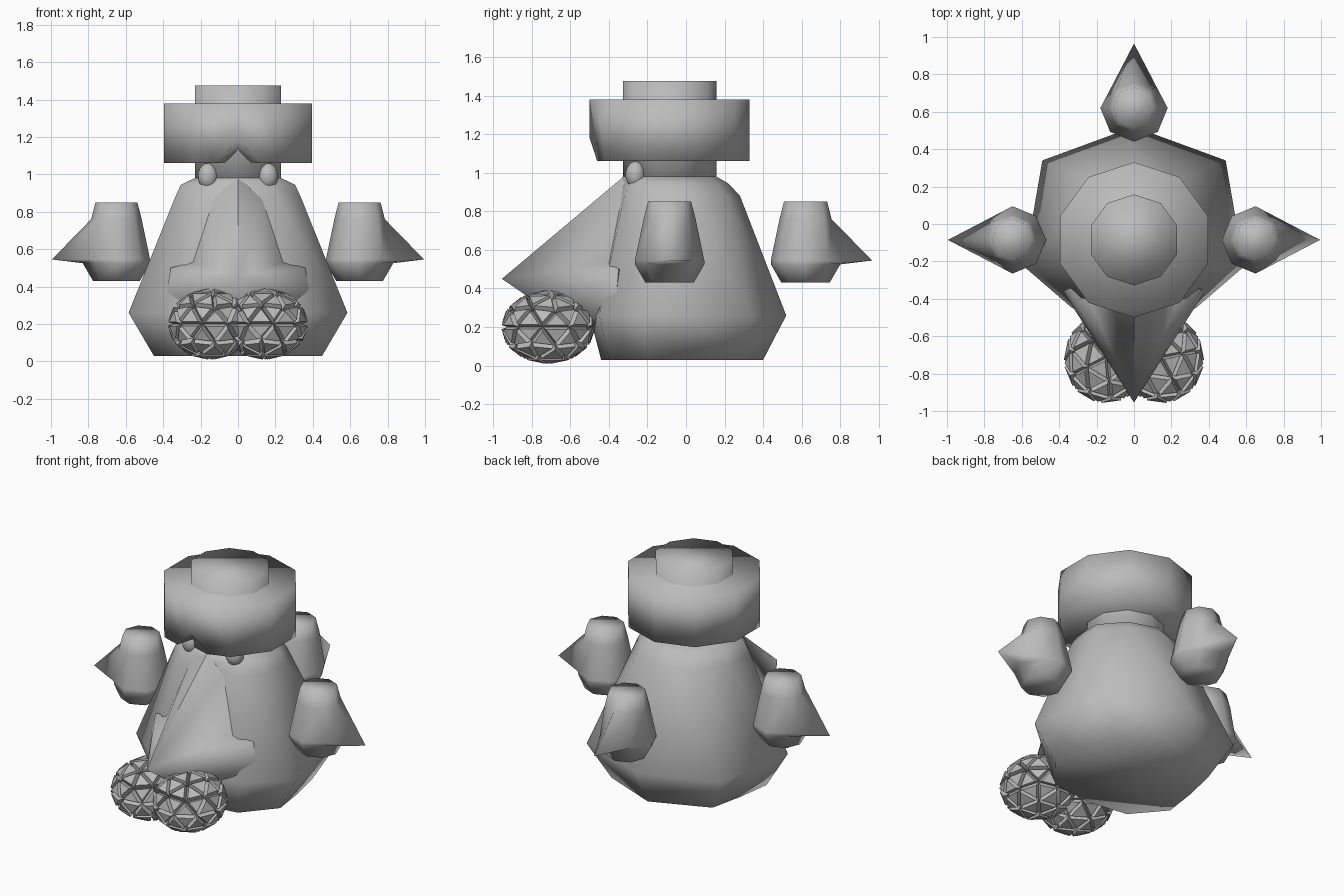
import bpy, bmesh, math
from mathutils import Matrix, Vector

if "Cube" in bpy.data.objects:
    bpy.data.objects.remove(bpy.data.objects["Cube"])

grey = bpy.data.materials.new("stone_grey")
grey.diffuse_color = (0.5, 0.5, 0.5, 1)
grey.use_nodes = True
grey.node_tree.nodes["Principled BSDF"].inputs["Base Color"].default_value = grey.diffuse_color
CY = -0.085  # axis of the head and hat


def finish(name, bm, angle=180):
    bmesh.ops.recalc_face_normals(bm, faces=bm.faces)
    me = bpy.data.meshes.new(name)
    bm.to_mesh(me)
    bm.free()
    me.materials.append(grey)
    ob = bpy.data.objects.new(name, me)
    bpy.context.collection.objects.link(ob)
    bpy.ops.object.select_all(action='DESELECT')
    ob.select_set(True)
    bpy.context.view_layer.objects.active = ob
    if angle >= 180:
        bpy.ops.object.shade_smooth()
    else:
        bpy.ops.object.shade_smooth_by_angle(angle=math.radians(angle))
    return ob


def loft(rings):
    bm = bmesh.new()
    loops = [[bm.verts.new(p) for p in r] for r in rings]
    n = len(loops[0])
    for a, b in zip(loops, loops[1:]):
        for i in range(n):
            j = (i + 1) % n
            bm.faces.new((a[i], a[j], b[j], b[i]))
    bm.faces.new(loops[0])
    bm.faces.new(loops[-1])
    return bm


def circle(r, z, n=10, cy=CY):
    return [(r * math.sin(i * math.tau / n), cy + r * math.cos(i * math.tau / n), z)
            for i in range(n)]


def mirrored(half, z):
    """Ring from a half outline that runs back to front on the +x side."""
    return [(x, y, z) for x, y in half] + [(-x, y, z) for x, y in half[-2:0:-1]]


# Pear-shaped body
body = loft([
    mirrored([(0, .40), (.37, .25), (.42, .02), (.45, -.2), (.28, -.4), (0, -.44)], .03),
    mirrored([(0, .52), (.49, .34), (.54, .05), (.585, -.23), (.33, -.45), (0, -.50)], .26),
    mirrored([(0, .28), (.21, .21), (.335, .03), (.335, -.19), (.21, -.32), (0, -.35)], .88),
    mirrored([(0, .22), (.18, .16), (.305, .015), (.305, -.18), (.19, -.29), (0, -.33)], .945),
    circle(.243, .98)])
finish("body", body)

# Head cylinder that also forms the crown of the hat
finish("head_and_crown", loft([circle(.243, .94), circle(.243, 1.475)]))

# Hat brim with a notch lifted at the front
def brim_ring(z, front_z):
    pts = circle(.415, z)
    left, right = Vector(pts[4]), Vector(pts[6])
    tip = Vector(pts[5])
    pts[5:6] = [tuple((left + tip) / 2), (tip.x, tip.y, front_z), tuple((right + tip) / 2)]
    return pts

brim = loft([brim_ring(1.06, 1.18), brim_ring(1.38, 1.38)])
low = [f for f in brim.faces if all(v.co.z < 1.2 for v in f.verts)]
bmesh.ops.poke(brim, faces=low)
finish("hat_brim", brim)

# Big pointed nose
nose = bmesh.new()
top, tip, under, back = [nose.verts.new(p) for p in
                         [(0, -.30, 1.0), (0, -.955, .45), (0, -.50, .14), (0, -.2, .5)]]
sides = []
for s in (-1, 1):
    edge = [nose.verts.new((s * x, y, z)) for x, y, z in
            [(.14, -.285, .90), (.24, -.40, .53), (.36, -.35, .50), (.38, -.36, .38), (.30, -.45, .30)]]
    chain = [top] + edge + [under]
    for a, b in zip(chain, chain[1:]):
        nose.faces.new((tip, a, b))
        nose.faces.new((back, b, a))
finish("nose", nose, 60)

# Eyes
for s, side in ((-1, "left"), (1, "right")):
    eye = bmesh.new()
    bmesh.ops.create_uvsphere(eye, u_segments=16, v_segments=10, radius=1)
    eye.transform(Matrix.Translation((s * .16, -.262, .99)) @ Matrix.Diagonal((.055, .052, .07, 1)))
    finish(side + "_eye", eye)

# Lumpy moustache: two lobes with every facet raised
for s, side in ((-1, "left"), (1, "right")):
    lobe = bmesh.new()
    bmesh.ops.create_icosphere(lobe, subdivisions=2, radius=1)
    lobe.transform(Matrix.Translation((s * .145, -.715, .2))
                   @ Matrix.Rotation(s * .2, 4, 'Z')
                   @ Matrix.Diagonal((.20, .215, .16, 1)))
    bmesh.ops.recalc_face_normals(lobe, faces=lobe.faces)
    bmesh.ops.inset_individual(lobe, faces=lobe.faces[:], thickness=.012, depth=.034)
    finish(side + "_moustache", lobe, 40)

# Floating hands: tapered pots with one outward spike
def hand(name, x, y, turn):
    rings = []
    # radius, height, reach of the outward point, reach of its neighbours
    for r, z, out, near in [(.125, .43, .125, .125), (.18, .525, .18, .165),
                            (.18, .545, .345, .167), (.135, .76, .135, .135),
                            (.112, .85, .112, .112)]:
        ring = []
        for i in range(8):
            d = out if i == 0 else near if i in (1, 7) else r
            a = i * math.tau / 8
            ring.append((d * math.cos(a), d * math.sin(a), z))
        rings.append(ring)
    bm = loft(rings)
    bm.transform(Matrix.Translation((x, y, 0)) @ Matrix.Rotation(turn, 4, 'Z'))
    finish(name, bm)

hand("right_hand", .65, -.085, 0)
hand("left_hand", -.65, -.085, math.pi)
hand("back_hand", 0, .62, math.pi / 2)
